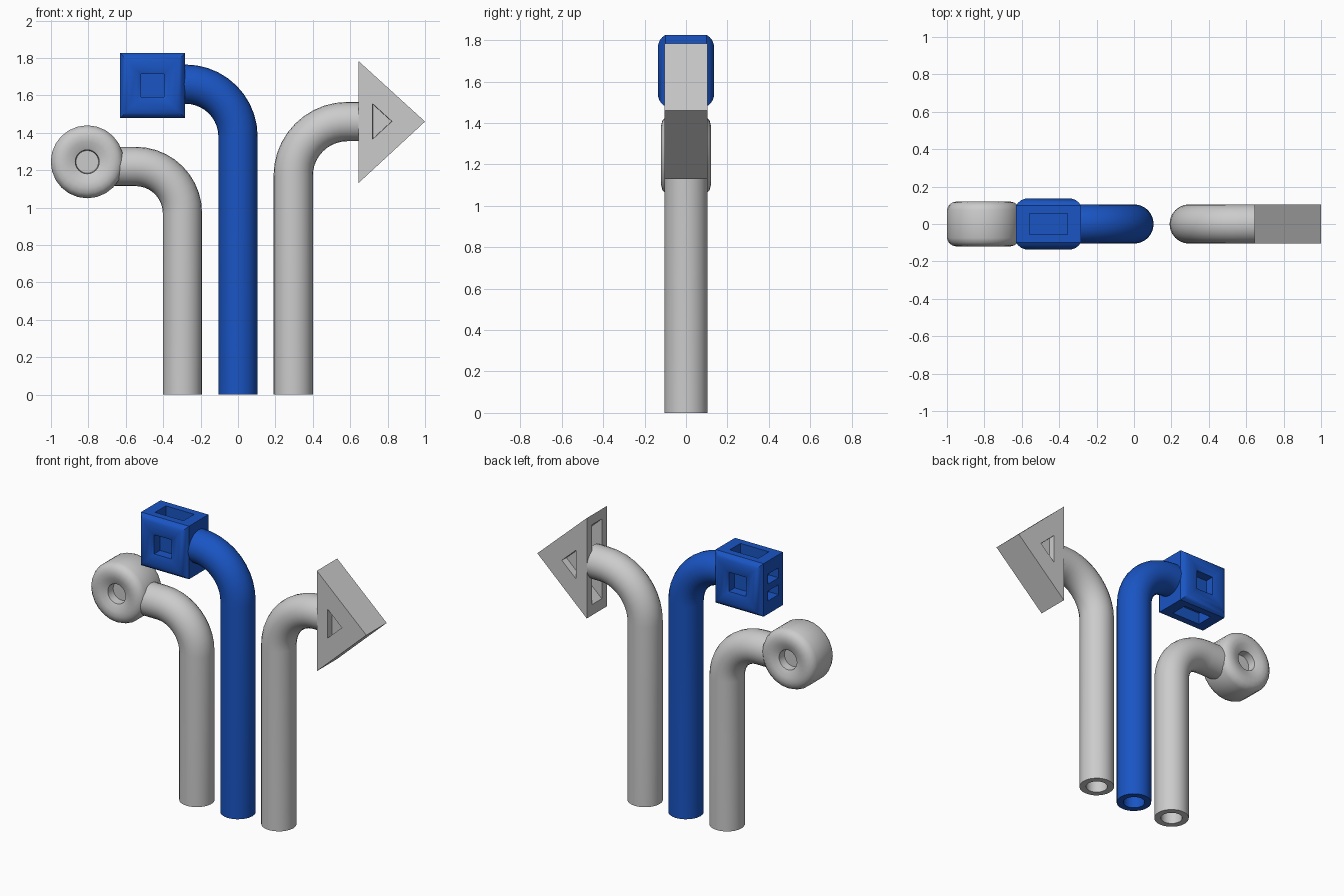
import bpy, bmesh, math
from mathutils import Vector

if "Cube" in bpy.data.objects:
    bpy.data.objects.remove(bpy.data.objects["Cube"])

blue = bpy.data.materials.new("blue")
blue.diffuse_color = (0.01, 0.09, 0.55, 1)
blue.use_nodes = True
blue.node_tree.nodes["Principled BSDF"].inputs["Base Color"].default_value = blue.diffuse_color


def make(name, bm, mat=None, angle=35):
    bmesh.ops.recalc_face_normals(bm, faces=bm.faces)
    me = bpy.data.meshes.new(name)
    bm.to_mesh(me)
    bm.free()
    ob = bpy.data.objects.new(name, me)
    bpy.context.collection.objects.link(ob)
    if mat:
        me.materials.append(mat)
    smooth(ob, angle)
    return ob


def smooth(ob, angle):
    bpy.ops.object.select_all(action='DESELECT')
    ob.select_set(True)
    bpy.context.view_layer.objects.active = ob
    bpy.ops.object.shade_smooth_by_angle(angle=math.radians(angle))


def bridge(bm, a, b):
    n = len(a)
    for i in range(n):
        bm.faces.new((a[i], a[(i + 1) % n], b[(i + 1) % n], b[i]))


def pipe(name, x, z, end_x, bend, mat=None, r=0.105, bore=0.065, sides=24):
    """Hollow pipe rising at x, bending towards end_x at height z."""
    s = 1 if end_x > x else -1
    path = [(x, 0, 0)]
    for i in range(11):
        t = math.pi / 2 * i / 10
        path.append((x + s * bend * (1 - math.cos(t)), z - bend + bend * math.sin(t), t))
    path.append((end_x, z, math.pi / 2))
    bm = bmesh.new()
    skins = []
    for rad in (r, bore):
        rings = []
        for px, pz, t in path:
            nx, nz = s * math.cos(t), -math.sin(t)
            ring = []
            for k in range(sides):
                a = 2 * math.pi * k / sides
                c = rad * math.cos(a)
                ring.append(bm.verts.new((px + nx * c, rad * math.sin(a), pz + nz * c)))
            rings.append(ring)
        for a, b in zip(rings, rings[1:]):
            bridge(bm, a, b)
        skins.append(rings)
    bridge(bm, skins[0][0], skins[1][0])
    bridge(bm, skins[0][-1], skins[1][-1])
    return make(name, bm, mat)


def head(name, outline, centre, profile, mat=None, angle=35):
    """Outline in xz, scaled about centre through (scale, depth) steps, same front and back."""
    bm = bmesh.new()
    steps = [(k, -y) for k, y in reversed(profile)] + profile
    rings = []
    for k, y in steps:
        rings.append([bm.verts.new((centre[0] + k * (px - centre[0]), y,
                                    centre[1] + k * (pz - centre[1]))) for px, pz in outline])
    for a, b in zip(rings, rings[1:]):
        bridge(bm, a, b)
    bm.faces.new(rings[0])
    bm.faces.new(rings[-1])
    return make(name, bm, mat, angle)


def cut(ob, outline, half):
    """Cut a pocket: xz outline extruded to y = +-half."""
    cutter = head("cutter", outline, (0, 0), [(1, half)])
    mod = ob.modifiers.new("pocket", 'BOOLEAN')
    mod.operation = 'DIFFERENCE'
    mod.solver = 'EXACT'
    mod.object = cutter
    bpy.context.view_layer.objects.active = ob
    bpy.ops.object.modifier_apply(modifier=mod.name)
    bpy.data.objects.remove(cutter)


def rect(x0, x1, z0, z1):
    return [(x0, z0), (x1, z0), (x1, z1), (x0, z1)]


# Pipes
pipe("short_pipe", -0.297, 1.22, -0.67, 0.25)
pipe("tall_pipe", 0, 1.66, -0.30, 0.28, blue)
pipe("right_pipe", 0.295, 1.46, 0.665, 0.29)

# Round head with dished centre and hexagonal-looking recess
cx, cz, R = -0.806, 1.245, 0.195
circle = [(cx + R * math.cos(2 * math.pi * i / 24), cz + R * math.sin(2 * math.pi * i / 24))
          for i in range(24)]
head("round_head", circle, (cx, cz),
     [(1, 0.075), (0.95, 0.098), (0.86, 0.114), (0.72, 0.121), (0.55, 0.119), (0.33, 0.1), (0.31, 0.05)])

# Square head: pillowed front and back, windows on the faces and rim
square = head("square_head", rect(-0.63, -0.284, 1.48, 1.826), (-0.457, 1.653),
              [(1, 0.1), (0.94, 0.114), (0.84, 0.128), (0.72, 0.135), (0.5, 0.133), (0.36, 0.122), (0.35, 0.065)],
              blue)
cut(square, rect(-0.56, -0.355, 1.75, 1.9), 0.055)
cut(square, rect(-0.56, -0.355, 1.4, 1.555), 0.055)
cut(square, rect(-0.7, -0.56, 1.675, 1.74), 0.055)
cut(square, rect(-0.7, -0.56, 1.565, 1.63), 0.055)
smooth(square, 35)

# Triangle head: face recesses and an open slot on its flat back edge
tri = head("triangle_head", [(0.643, 1.13), (1.0, 1.46), (0.643, 1.785)], (0.751, 1.462),
           [(1, 0.105), (0.29, 0.105), (0.28, 0.06)], angle=20)
cut(tri, [(0.6, 1.2), (0.643, 1.2), (0.73, 1.28), (0.73, 1.64), (0.643, 1.72), (0.6, 1.72)], 0.05)
smooth(tri, 20)
